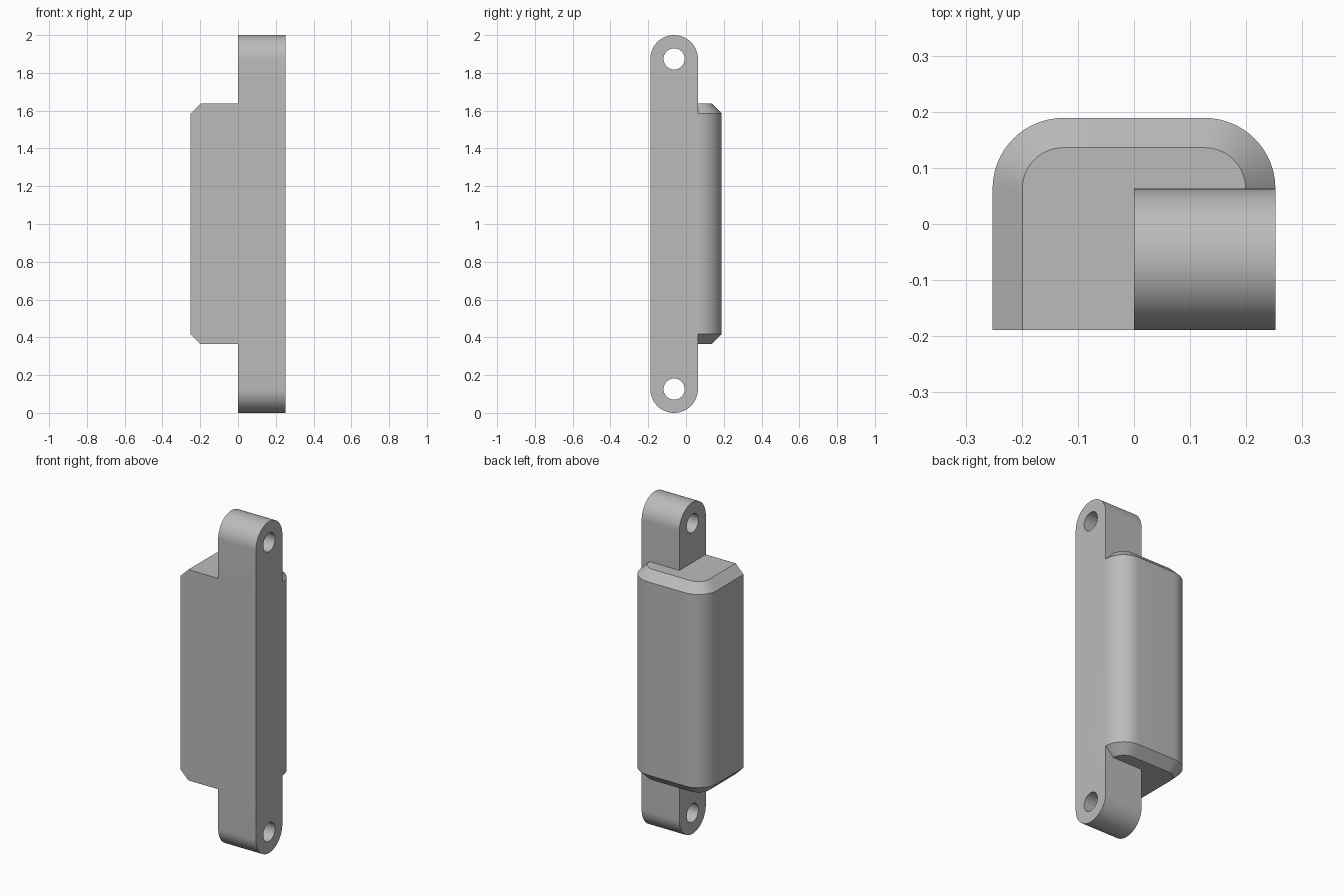
import bpy, bmesh
from math import sin, cos, pi, radians

old = bpy.data.objects.get("Cube")
if old:
    bpy.data.objects.remove(old)

HALF_W, FRONT, BACK = 0.252, -0.189, 0.189      # housing footprint
LOW, HIGH, CHAMFER = 0.365, 1.637, 0.053        # housing height and bevel
CORNER = 0.126                                  # rounded back corners
BAR_R = 0.126                                   # bar half depth and end radius
BAR_Y = FRONT + BAR_R
HOLE_R = 0.056
SEG = 16

grey = bpy.data.materials.new("plain grey")
grey.use_nodes = True
grey.diffuse_color = (0.5, 0.5, 0.5, 1)
grey.node_tree.nodes["Principled BSDF"].inputs["Base Color"].default_value = (0.5, 0.5, 0.5, 1)


def arc(cx, cy, r, start, end, n=SEG):
    """Points along an arc, angles in degrees."""
    steps = [radians(start + (end - start) * i / n) for i in range(n + 1)]
    return [(cx + r * cos(a), cy + r * sin(a)) for a in steps]


def loft(name, rings):
    """Closed solid through matching rings of points."""
    bm = bmesh.new()
    loops = [[bm.verts.new(p) for p in ring] for ring in rings]
    n = len(loops[0])
    for a, b in zip(loops, loops[1:]):
        for i in range(n):
            j = (i + 1) % n
            bm.faces.new((a[i], a[j], b[j], b[i]))
    bm.faces.new(loops[0][::-1])
    bm.faces.new(loops[-1])
    bmesh.ops.recalc_face_normals(bm, faces=bm.faces)
    mesh = bpy.data.meshes.new(name)
    bm.to_mesh(mesh)
    bm.free()
    mesh.materials.append(grey)
    obj = bpy.data.objects.new(name, mesh)
    bpy.context.collection.objects.link(obj)
    return obj


def combine(target, tool, operation):
    """Apply a boolean and discard the tool."""
    mod = target.modifiers.new(operation, 'BOOLEAN')
    mod.operation, mod.solver, mod.object = operation, 'EXACT', tool
    bpy.context.view_layer.objects.active = target
    bpy.ops.object.modifier_apply(modifier=mod.name)
    bpy.data.objects.remove(tool)


# Housing: flat front, rounded back corners, chamfered on three sides
def housing_ring(inset, z):
    cx, cy, r = HALF_W - CORNER, BACK - CORNER, CORNER - inset
    outline = [(-HALF_W + inset, FRONT), (HALF_W - inset, FRONT)]
    outline += arc(cx, cy, r, 0, 90) + arc(-cx, cy, r, 90, 180)
    return [(x, y, z) for x, y in outline]


body = loft("latch_body", [
    housing_ring(CHAMFER, LOW), housing_ring(0, LOW + CHAMFER),
    housing_ring(0, HIGH - CHAMFER), housing_ring(CHAMFER, HIGH)])

# Mounting bar: full-height strip with round ends
strip = arc(BAR_Y, 2 - BAR_R, BAR_R, 0, 180, 2 * SEG) + arc(BAR_Y, BAR_R, BAR_R, 180, 360, 2 * SEG)
bar = loft("mounting_bar", [[(x, y, z) for y, z in strip] for x in (0, HALF_W)])

# Pin hole at each end of the bar
for z in (BAR_R, 2 - BAR_R):
    circle = arc(BAR_Y, z, HOLE_R, 0, 360, 2 * SEG)[:-1]
    cutter = loft("hole_cutter", [[(x, y, h) for y, h in circle] for x in (-0.1, HALF_W + 0.1)])
    cutter.hide_render = True
    combine(bar, cutter, 'DIFFERENCE')

combine(body, bar, 'UNION')

# Smooth curved surfaces, crisp edges
bpy.ops.object.select_all(action='DESELECT')
body.select_set(True)
bpy.context.view_layer.objects.active = body
bpy.ops.object.shade_smooth_by_angle(angle=radians(30))
